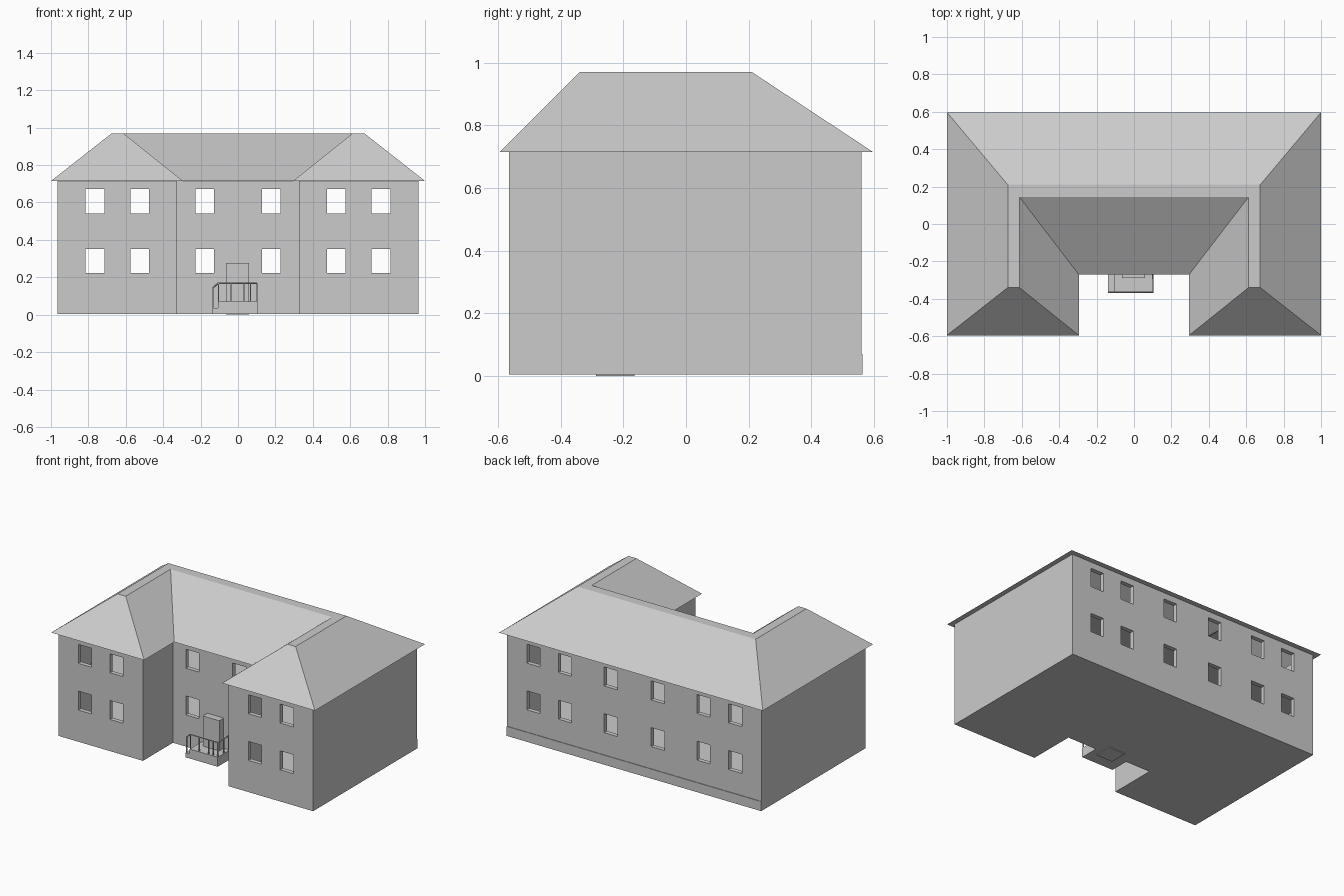
import bpy
from mathutils import Vector

if "Cube" in bpy.data.objects:
    bpy.data.objects.remove(bpy.data.objects["Cube"])


def mesh_object(name, verts, faces):
    me = bpy.data.meshes.new(name)
    me.from_pydata(verts, [], faces)
    me.update()
    ob = bpy.data.objects.new(name, me)
    bpy.context.collection.objects.link(ob)
    return ob


def boxes(name, items):
    """One object from several (x0, x1, y0, y1, z0, z1) boxes."""
    verts, faces = [], []
    for x0, x1, y0, y1, z0, z1 in items:
        n = len(verts)
        verts += [(x, y, z) for z in (z0, z1)
                  for x, y in ((x0, y0), (x1, y0), (x1, y1), (x0, y1))]
        faces += [[n + i for i in f] for f in
                  ((3, 2, 1, 0), (4, 5, 6, 7), (0, 1, 5, 4),
                   (1, 2, 6, 5), (2, 3, 7, 6), (3, 0, 4, 7))]
    return mesh_object(name, verts, faces)


def u_outline(xo, xi, back, front, recess):
    """Counter-clockwise U footprint, open to the front."""
    return [(-xo, back), (-xo, front), (-xi, front), (-xi, recess),
            (xi, recess), (xi, front), (xo, front), (xo, back)]


def ring(a, b):
    return [(a + i, a + (i + 1) % 8, b + (i + 1) % 8, b + i) for i in range(8)]


# non-convex U split into three quads
CAPS = [(0, 1, 2, 3), (0, 3, 4, 7), (7, 4, 5, 6)]


def prism(name, outline, z0, z1):
    verts = [(x, y, z) for z in (z0, z1) for x, y in outline]
    faces = [f[::-1] for f in CAPS] + [[i + 8 for i in f] for f in CAPS] + ring(0, 8)
    return mesh_object(name, verts, faces)


def cut(ob, cutter):
    mod = ob.modifiers.new("cut", 'BOOLEAN')
    mod.operation, mod.solver, mod.object = 'DIFFERENCE', 'EXACT', cutter
    bpy.context.view_layer.objects.active = ob
    bpy.ops.object.modifier_apply(modifier=mod.name)
    bpy.data.objects.remove(cutter)


# hollow two-storey walls with floors
EAVE, RIDGE, T = 0.715, 0.97, 0.03
walls = prism("walls", u_outline(0.965, 0.325, 0.56, -0.565, -0.24), 0.005, EAVE)
room = u_outline(0.965 - T, 0.325 + T, 0.56 - T, -0.565 + T, -0.24 + T)
cut(walls, prism("lower_room", room, 0.07, 0.37))
cut(walls, prism("upper_room", room, 0.39, 0.80))

# window openings, aligned front to back
cut(walls, boxes("window_cutter", [
    (s * c - 0.05, s * c + 0.05, -1, 1, z, z + 0.13)
    for s in (-1, 1) for c in (0.178, 0.525, 0.765) for z in (0.222, 0.542)]))

# hipped roof with narrow flat ridge and soffit
eave = u_outline(1.0, 0.295, 0.597, -0.595, -0.27)
ridge = u_outline(0.675, 0.613, 0.21, -0.34, 0.145)
roof_verts = ([(x, y, EAVE) for x, y in eave] + [(x, y, RIDGE) for x, y in ridge]
              + [(x, y, EAVE) for x, y in room])
mesh_object("roof", roof_verts,
            ring(0, 8) + [[i + 8 for i in f] for f in CAPS] + ring(16, 0))

# plinth along the back wall
boxes("back_plinth", [(-0.965, 0.965, 0.555, 0.564, 0.005, 0.07)])

# entrance block, porch and side step
boxes("entrance_door", [(-0.065, 0.06, -0.288, -0.165, 0.0, 0.277)])
boxes("porch", [(-0.108, 0.105, -0.37, -0.24, 0.005, 0.07)])
boxes("porch_step", [(-0.138, -0.108, -0.37, -0.24, 0.005, 0.037)])

# railing posts and top rails
R, Y, X = 0.003, -0.364, 0.101
posts = [(x, Y, 0.07, 0.168) for x in (-0.105, -0.038, 0.032, 0.066, X)]
posts += [(X, -0.30, 0.07, 0.168), (X, -0.245, 0.07, 0.168), (-0.134, Y, 0.037, 0.143)]
boxes("railing_posts", [(x - R, x + R, y - R, y + R, a, b) for x, y, a, b in posts])

rail = bpy.data.curves.new("handrail", 'CURVE')
rail.dimensions = '3D'
rail.bevel_depth, rail.bevel_resolution = 0.004, 0
path = [(-0.134, Y, 0.143), (-0.108, Y, 0.168), (X, Y, 0.168), (X, -0.24, 0.168)]
spline = rail.splines.new('POLY')
spline.points.add(len(path) - 1)
for p, co in zip(spline.points, path):
    p.co = (*co, 1)
bpy.context.collection.objects.link(bpy.data.objects.new("handrail", rail))
